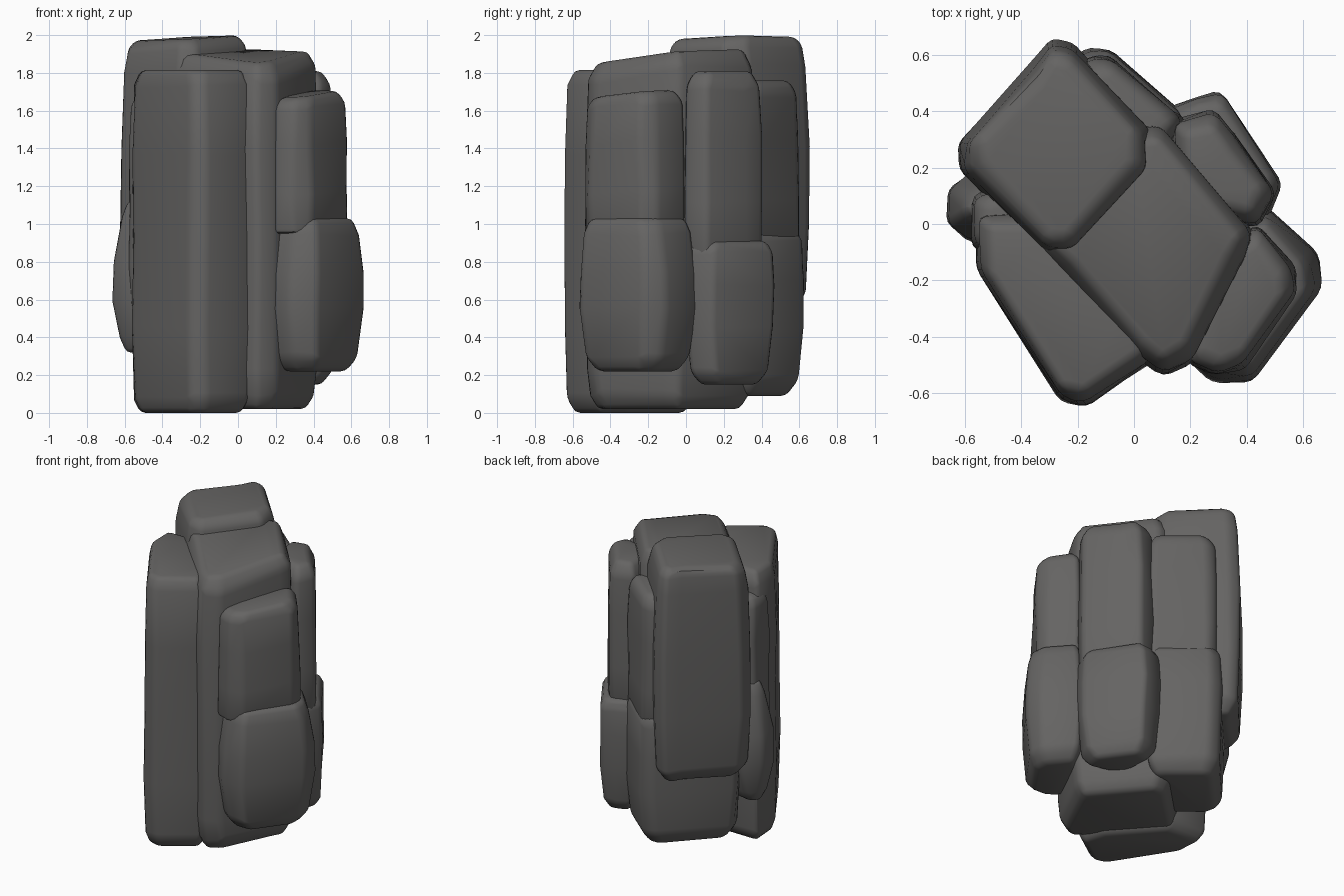
import bpy, bmesh, math, random
from mathutils import Vector

if "Cube" in bpy.data.objects:
    bpy.data.objects.remove(bpy.data.objects["Cube"])

random.seed(4)

stone = bpy.data.materials.new("dark grey stone")
stone.diffuse_color = (0.13, 0.127, 0.124, 1)
stone.use_nodes = True
stone.node_tree.nodes["Principled BSDF"].inputs["Base Color"].default_value = stone.diffuse_color

# (height fraction, inset) profiles
PLAIN = [(0, .06), (.04, .01), (.25, 0), (.5, .004), (.75, 0), (.955, .012), (1, .055)]
UPPER = [(0, 0), (.3, 0), (.65, .002), (.93, .012), (1, .06)]
BULGE = [(0, .10), (.09, .04), (.42, 0), (.65, .005), (.9, .03), (1, .065)]
LOWER = [(0, .09), (.09, .03), (.4, .005), (.7, 0), (.93, .01), (1, .045)]


def slab(name, outline, z0, z1, profile=PLAIN, tilt=(0, 0), zmax=9, bevel=.028, jitter=.006):
    """Upright stone: outline lofted through (height fraction, inset) rings, edges worn."""
    bm = bmesh.new()
    pts = [Vector((x, y, 0)) for x, y in outline]
    c = sum(pts, Vector()) / len(pts)
    rings = []
    for t, inset in profile:
        ring = []
        for p in pts:
            q = p + (c - p).normalized() * inset
            top = min(z1 + (q.x - c.x) * tilt[0] + (q.y - c.y) * tilt[1], zmax)
            q.x += random.uniform(-jitter, jitter)
            q.y += random.uniform(-jitter, jitter)
            q.z = z0 + (top - z0) * t
            if 0 < t < 1:
                q.z += random.uniform(-.012, .012)
            ring.append(bm.verts.new(q))
        rings.append(ring)
    n = len(pts)
    for a, b in zip(rings, rings[1:]):
        for i in range(n):
            j = (i + 1) % n
            bm.faces.new((a[i], a[j], b[j], b[i]))
    bm.faces.new(rings[0][::-1])
    bm.faces.new(rings[-1])
    bmesh.ops.recalc_face_normals(bm, faces=bm.faces)
    sharp = [e for e in bm.edges if e.calc_face_angle(0) > math.radians(24)]
    bmesh.ops.bevel(bm, geom=sharp, offset=bevel, segments=2, profile=.5,
                    affect='EDGES', clamp_overlap=True)
    me = bpy.data.meshes.new(name)
    bm.to_mesh(me)
    bm.free()
    me.polygons.foreach_set("use_smooth", [True] * len(me.polygons))
    me.set_sharp_from_angle(angle=math.radians(42))
    me.materials.append(stone)
    ob = bpy.data.objects.new(name, me)
    bpy.context.collection.objects.link(ob)
    return ob


# central column
slab("core_column", [(.09, .36), (-.02, .35), (-.40, -.02), (-.28, -.15), (.02, -.48), (.10, -.54),
                     (.21, -.49), (.40, -.12), (.43, -.03)],
     .02, 1.90, tilt=(.02, .14), zmax=1.925,
     profile=[(0, .07), (.04, .025), (.12, .005), (.5, 0), (.75, 0), (.955, .012), (1, .06)])

# tallest slab at the back left, overhanging
slab("tall_back_slab", [(-.22, .645), (-.29, .655), (-.36, .58), (-.62, .29), (-.62, .19), (-.31, -.12),
                        (-.22, -.12), (.075, .19), (.075, .33)],
     .55, 1.985, tilt=(.05, .02), zmax=2.0,
     profile=[(0, .09), (.06, .02), (.3, 0), (.6, 0), (.89, .02), (.97, .04), (1, .085)])

# wide front left slab
slab("front_left_slab", [(-.555, .04), (-.56, -.16), (-.26, -.63), (-.17, -.65), (.07, -.48),
                         (.04, -.30), (-.28, .05)],
     .0, 1.815)

# right front pair: upper block over bulging lower block
slab("front_right_upper", [(.19, -.49), (.29, -.54), (.39, -.51), (.58, -.24), (.57, -.15),
                           (.44, .0), (.25, -.12)],
     .95, 1.69, profile=UPPER, tilt=(.06, .08))
slab("front_right_lower", [(.165, -.46), (.28, -.56), (.42, -.565), (.67, -.23), (.65, -.11),
                           (.47, .065), (.22, -.10)],
     .22, 1.03, profile=BULGE)

# right rear pair
slab("rear_right_upper", [(.13, .36), (.28, .41), (.36, .32), (.505, .11), (.44, -.01), (.15, .05)],
     .82, 1.81, profile=UPPER)
slab("rear_right_lower", [(.12, .41), (.22, .45), (.31, .47), (.525, .14), (.46, -.01), (.15, .05)],
     .15, .91, profile=LOWER)

# rear pair, reaching under the tall slab
slab("rear_upper", [(.19, .36), (.15, .40), (-.09, .60), (-.17, .59), (-.40, .25), (-.1, .0)],
     .85, 1.76, profile=UPPER)
slab("rear_lower", [(.20, .35), (.16, .41), (-.09, .625), (-.18, .62), (-.53, .22), (-.50, .12),
                    (-.2, -.1)],
     .09, .97, profile=LOWER)

# thin slabs on the left side
slab("left_thin_slab", [(-.575, .10), (-.575, -.08), (-.45, -.15), (-.28, .0), (-.40, .15)],
     .5, 1.68)
slab("left_low_slab", [(-.53, .20), (-.59, .18), (-.665, .12), (-.67, .0), (-.60, -.05), (-.50, -.10),
                       (-.30, .10)],
     .32, 1.12, profile=[(0, .09), (.09, .05), (.35, .0), (.6, .01), (.9, .06), (1, .09)])
